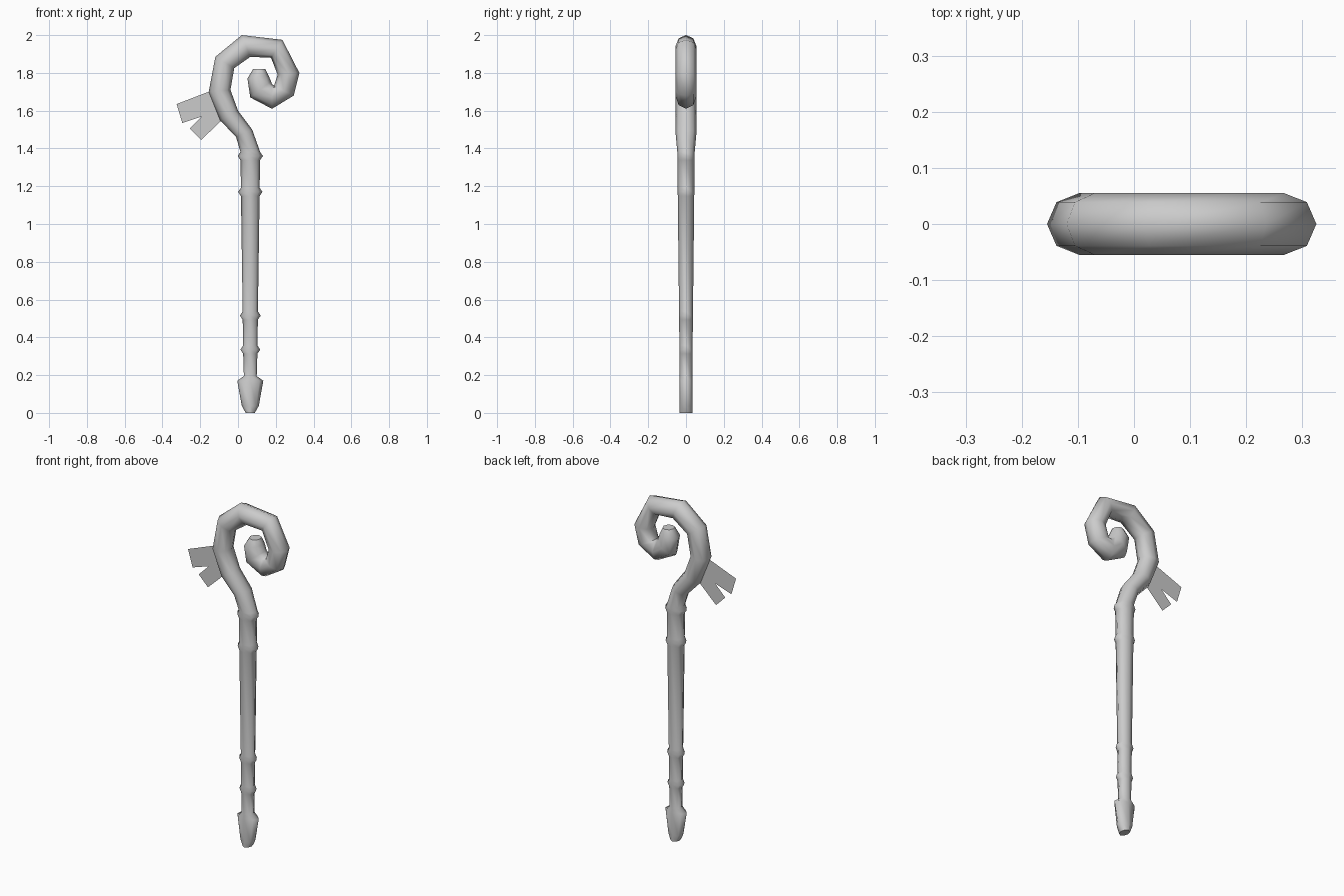
import bpy, bmesh, math
from mathutils import Vector

SIDES = 8
SHAFT_X = 0.065

cube = bpy.data.objects.get("Cube")
if cube:
    bpy.data.objects.remove(cube, do_unlink=True)

grey = bpy.data.materials.new("plain grey")
grey.use_nodes = True
colour = (0.6, 0.6, 0.6, 1)
grey.diffuse_color = colour
grey.node_tree.nodes["Principled BSDF"].inputs["Base Color"].default_value = colour


def make_object(name, bm):
    mesh = bpy.data.meshes.new(name)
    bm.to_mesh(mesh)
    bm.free()
    mesh.materials.append(grey)
    obj = bpy.data.objects.new(name, mesh)
    bpy.context.collection.objects.link(obj)
    return obj


def loft(name, sections):
    """Skin octagonal sections given as (outer point, inner point, half depth)."""
    bm = bmesh.new()
    rings = []
    for outer, inner, depth in sections:
        a, b = (Vector((p[0], 0, p[1])) for p in (outer, inner))
        centre, across = (a + b) / 2, (a - b) / 2
        ring = []
        for i in range(SIDES):
            t = math.tau * i / SIDES
            side = Vector((0, depth * math.sin(t), 0))
            ring.append(bm.verts.new(centre + across * math.cos(t) + side))
        rings.append(ring)
    for low, high in zip(rings, rings[1:]):
        for i in range(SIDES):
            j = (i + 1) % SIDES
            bm.faces.new((low[i], low[j], high[j], high[i]))
    bm.faces.new(rings[0])
    bm.faces.new(rings[-1])
    bmesh.ops.recalc_face_normals(bm, faces=bm.faces)
    obj = make_object(name, bm)
    bpy.ops.object.select_all(action='DESELECT')
    obj.select_set(True)
    bpy.context.view_layer.objects.active = obj
    bpy.ops.object.shade_smooth_by_angle(angle=math.radians(60))


# Shaft profile: pointed foot, then four raised collars
profile = [(0, 0.024), (0.037, 0.045), (0.17, 0.069), (0.195, 0.034)]
for z in (0.335, 0.515, 1.17, 1.36):
    half = 0.033 + 0.014 * z
    profile += [(z - 0.022, half), (z, half + 0.015), (z + 0.022, half)]
sections = [((SHAFT_X - w, z), (SHAFT_X + w, z), max(0.035, 0.031 + 0.011 * z))
            for z, w in profile]

# Curled crook: outer and inner edge of each bend
crook = [
    ((-0.01, 1.46), (0.075, 1.5)),
    ((-0.095, 1.55), (0, 1.6)),
    ((-0.155, 1.7), (-0.04, 1.71)),
    ((-0.12, 1.885), (-0.02, 1.825)),
    ((0.02, 2), (0.065, 1.885)),
    ((0.235, 1.975), (0.175, 1.88)),
    ((0.325, 1.8), (0.21, 1.79)),
    ((0.295, 1.68), (0.19, 1.73)),
    ((0.18, 1.61), (0.18, 1.74)),
    ((0.065, 1.67), (0.175, 1.755)),
    ((0.05, 1.77), (0.16, 1.79)),
]
sections += [(outer, inner, 0.055) for outer, inner in crook]
sections.append(((0.08, 1.82), (0.145, 1.82), 0.035))
loft("staff", sections)

# Flat ribbon with two tails
bm = bmesh.new()
root, notch = (bm.verts.new((x, 0, z)) for x, z in ((-0.11, 1.63), (-0.19, 1.57)))
upper = [(-0.13, 1.71), (-0.325, 1.635), (-0.295, 1.535)]
lower = [(-0.255, 1.505), (-0.195, 1.445), (-0.085, 1.55)]
top = [bm.verts.new((x, 0, z)) for x, z in upper]
bottom = [bm.verts.new((x, 0, z)) for x, z in lower]
bm.faces.new(top + [notch, root])
bm.faces.new([root, notch] + bottom)
make_object("ribbon", bm)
